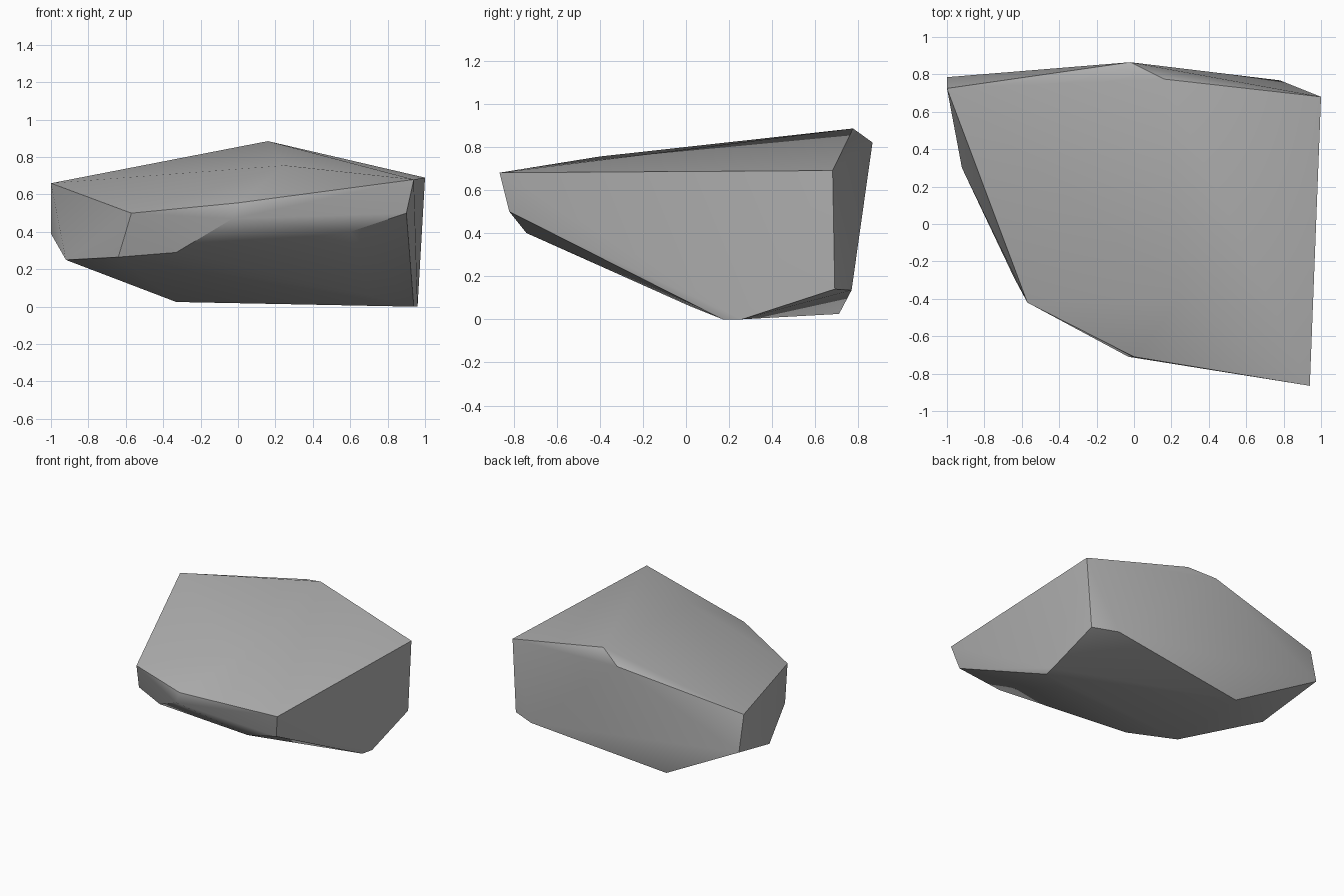
import bpy
import bmesh
import math

# Remove the default cube only
default_cube = bpy.data.objects.get("Cube")
if default_cube:
    bpy.data.objects.remove(default_cube, do_unlink=True)


def make_material(name, color):
    material = bpy.data.materials.new(name)
    material.use_nodes = True
    material.diffuse_color = color
    shader = material.node_tree.nodes["Principled BSDF"]
    shader.inputs["Base Color"].default_value = color
    shader.inputs["Roughness"].default_value = 0.9
    return material


def make_hull(name, corners, material):
    """Wrap a convex faceted boulder around a set of corner points."""
    bm = bmesh.new()
    for corner in corners:
        bm.verts.new(corner)
    hull = bmesh.ops.convex_hull(bm, input=bm.verts)
    loose = [v for v in hull["geom_interior"] if isinstance(v, bmesh.types.BMVert)]
    bmesh.ops.delete(bm, geom=loose, context="VERTS")
    bmesh.ops.recalc_face_normals(bm, faces=bm.faces)
    mesh = bpy.data.meshes.new(name)
    bm.to_mesh(mesh)
    bm.free()
    mesh.materials.append(material)
    obj = bpy.data.objects.new(name, mesh)
    bpy.context.collection.objects.link(obj)
    return obj


# Sloping top: its rim, ridge and back peak
top_corners = [
    (0.94, -0.865, 0.68), (0, -0.71, 0.555), (-0.57, -0.42, 0.5),
    (-1, 0.725, 0.66), (0.16, 0.775, 0.885), (-0.02, 0.865, 0.82),
    (1, 0.68, 0.69), (0.25, -0.4, 0.755),
]

# Undercut front and left flank
flank_corners = [
    (0.9, -0.82, 0.5), (0.6, -0.74, 0.4), (-0.03, -0.71, 0.47),
    (-0.33, -0.48, 0.29), (-0.64, -0.29, 0.265), (-0.92, 0.3, 0.25),
    (-1, 0.785, 0.39),
]

# Narrow underside and the lower back edge
base_corners = [
    (0.7, 0.02, 0.06), (0.94, 0.17, 0), (0.96, 0.26, 0),
    (0.965, 0.69, 0.14), (0.78, 0.768, 0.135), (-0.33, 0.71, 0.025),
]

stone_grey = make_material("stone grey", (0.45, 0.45, 0.45, 1))
boulder = make_hull("boulder", top_corners + flank_corners + base_corners, stone_grey)

# Soft shading over gentle bends, crisp edges over hard ones
bpy.ops.object.select_all(action="DESELECT")
boulder.select_set(True)
bpy.context.view_layer.objects.active = boulder
bpy.ops.object.shade_smooth_by_angle(angle=math.radians(30))
